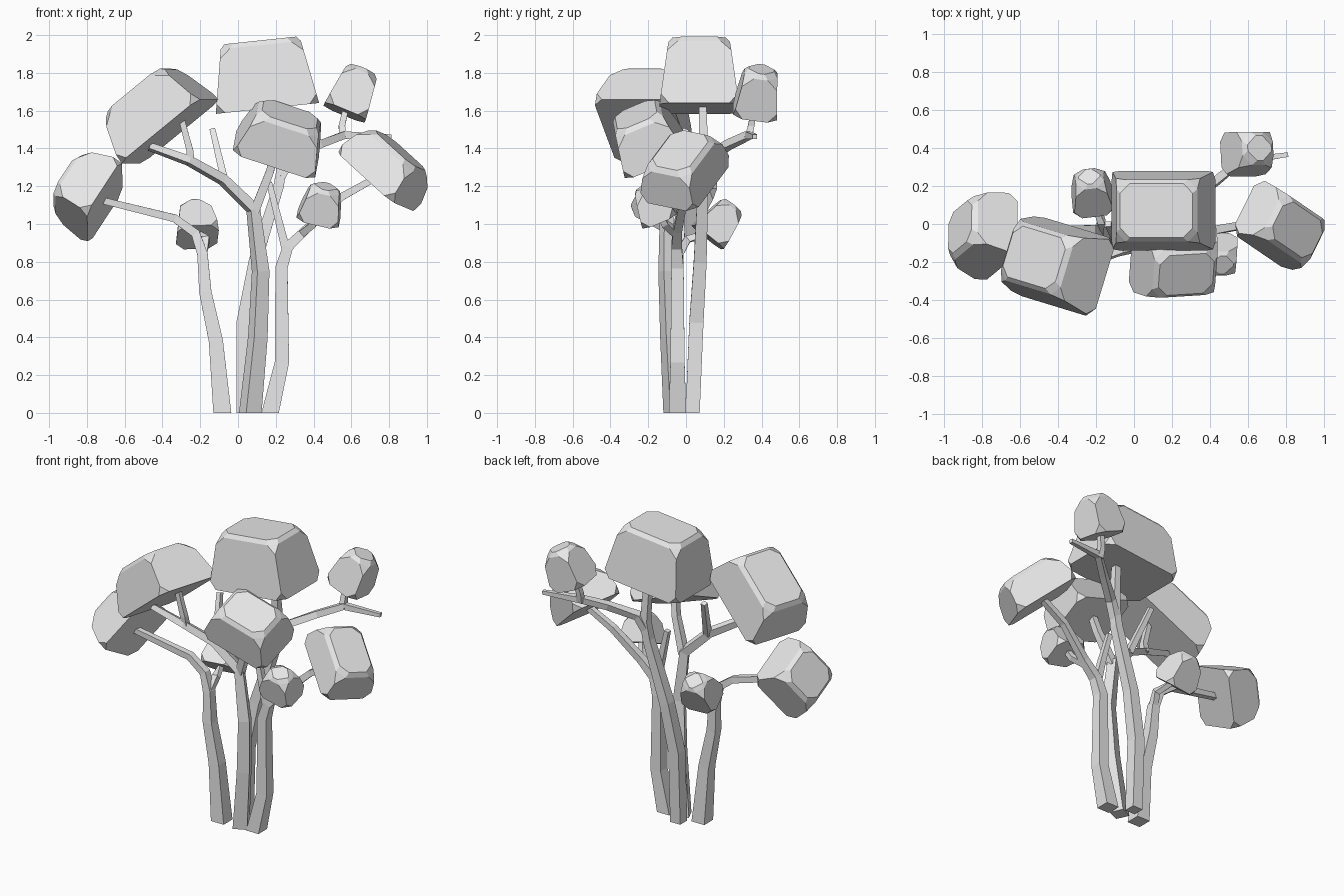
import bpy, bmesh, math
from mathutils import Vector

cube = bpy.data.objects.get("Cube")
if cube:
    bpy.data.objects.remove(cube, do_unlink=True)

GREY = (0.8, 0.8, 0.8, 1.0)
mat = bpy.data.materials.new("plain grey")
mat.use_nodes = True
mat.diffuse_color = GREY
mat.node_tree.nodes["Principled BSDF"].inputs["Base Color"].default_value = GREY


def finish(bm, name):
    """Turn a bmesh into a flat shaded grey object."""
    bmesh.ops.recalc_face_normals(bm, faces=bm.faces[:])
    mesh = bpy.data.meshes.new(name)
    bm.to_mesh(mesh)
    bm.free()
    mesh.materials.append(mat)
    obj = bpy.data.objects.new(name, mesh)
    bpy.context.collection.objects.link(obj)
    return obj


def foliage(name, base, top, along, width, depth, taper, cut, rim):
    """Tapered block with clipped corners and a chamfered rim round its top."""
    base, top = Vector(base), Vector(top)
    up = top - base
    height = up.length
    up.normalize()
    ax = Vector(along)
    ax = (ax - up * ax.dot(up)).normalized()
    ay = up.cross(ax)
    bm = bmesh.new()

    def corner(z, inset, clipped):
        shrink = 1 - (1 - taper) * z / height
        w = width / 2 * shrink - inset
        d = depth / 2 * shrink - inset
        pairs = [(w - cut, d), (w, d - cut)] if clipped else [(w, d)]
        for x, y in pairs:
            for sx in (-1, 1):
                for sy in (-1, 1):
                    bm.verts.new(base + ax * x * sx + ay * y * sy + up * z)

    corner(0, 0, True)
    corner(cut, 0, False)
    corner(height - rim - cut, 0, False)
    corner(height - rim, 0, True)
    corner(height, rim * 0.7, True)
    bmesh.ops.convex_hull(bm, input=bm.verts[:])
    bmesh.ops.dissolve_limit(bm, angle_limit=0.03, verts=bm.verts[:], edges=bm.edges[:])
    return finish(bm, name)


def limb(name, path, turn=45):
    """Four sided tube through points given as x, y, z, thickness."""
    pts = [Vector(p[:3]) for p in path]
    bm = bmesh.new()
    rings = []
    for i, (p, row) in enumerate(zip(pts, path)):
        before = (p - pts[i - 1]).normalized() if i else Vector()
        after = (pts[i + 1] - p).normalized() if i < len(pts) - 1 else Vector()
        tangent = (before + after).normalized()
        if p.z == 0:
            tangent = Vector((0, 0, 1))
        side = Vector((0, 1, 0)).cross(tangent).normalized()
        back = tangent.cross(side)
        ring = []
        for k in range(4):
            a = math.radians(turn + 90 * k)
            offset = side * math.cos(a) + back * math.sin(a)
            ring.append(bm.verts.new(p + offset * row[3] * math.sqrt(0.5)))
        rings.append(ring)
    for lower, upper in zip(rings, rings[1:]):
        for k in range(4):
            n = (k + 1) % 4
            bm.faces.new((lower[k], lower[n], upper[n], upper[k]))
    bm.faces.new(rings[0])
    bm.faces.new(rings[-1])
    return finish(bm, name)


# Large foliage blocks
foliage("crown_foliage", (.156, .07, 1.612), (.118, .07, 1.972), (1, 0, .1), .55, .42, .76, .05, .025)
foliage("upper_right_side_foliage", (-.36, -.225, 1.49), (-.525, -.175, 1.71), (.754, -.23, .616),
        .55, .43, .73, .05, .025)
foliage("front_foliage", (.2, -.17, 1.37), (.275, -.265, 1.58), (1, .05, -.3), .46, .36, .73, .05, .025)
foliage("outer_right_side_foliage", (-.705, -.075, 1.115), (-.915, -.015, 1.22), (.16, .13, .24),
        .37, .37, .76, .05, .025)
foliage("outer_left_side_foliage", (.73, 0, 1.225), (.86, -.03, 1.39), (.27, -.185, -.25),
        .45, .33, .78, .05, .025)

# Small foliage blocks
foliage("upper_left_side_foliage", (.565, .365, 1.59), (.66, .40, 1.82), (1, 0, -.4), .235, .235, .72, .05, .025)
foliage("small_back_foliage", (-.215, .115, .93), (-.235, .25, 1.10), (1, .1, 0), .22, .20, .65, .045, .02)
foliage("small_front_foliage", (.425, -.14, 1.03), (.465, -.215, 1.20), (1, 0, -.2), .23, .20, .65, .045, .02)

# Right side trunk and its branches
limb("right_side_trunk", [(-.083, -.055, 0, .095), (-.117, -.055, .38, .075), (-.173, -.05, .64, .065),
                          (-.188, -.04, .84, .055), (-.225, -.03, .95, .048), (-.335, -.03, 1.03, .042),
                          (-.72, -.075, 1.125, .035)])
limb("small_back_branch", [(-.188, -.04, .84, .045), (-.17, .01, .92, .038), (-.21, .13, .95, .03)])

# Middle trunk and its branches
limb("middle_trunk", [(.065, -.06, 0, .09), (.105, -.085, .4, .078), (.12, -.1, .75, .07),
                      (.08, -.1, 1.08, .058), (-.08, -.14, 1.235, .048), (-.26, -.21, 1.335, .042),
                      (-.47, -.24, 1.41, .034)], 70)
limb("upper_right_side_stem", [(-.25, -.2, 1.32, .042), (-.255, -.21, 1.39, .036), (-.3, -.215, 1.56, .03)])
limb("bare_stem", [(-.07, -.13, 1.225, .04), (-.135, 0, 1.5, .03)])
limb("front_foliage_branch", [(.085, -.1, 1.06, .05), (.17, -.14, 1.28, .042), (.2, -.17, 1.42, .038)])

# Left side trunk and its branches
limb("left_side_trunk", [(.17, -.045, 0, .092), (.233, -.045, .27, .075), (.23, -.045, .77, .065),
                         (.265, -.05, .88, .056), (.36, -.045, .97, .046), (.55, -.01, 1.145, .04),
                         (.74, 0, 1.25, .034)])
limb("small_front_branch", [(.34, -.05, .95, .04), (.40, -.11, 1.0, .036), (.435, -.15, 1.08, .03)])
limb("inner_bare_stem", [(.255, -.05, .86, .046), (.215, -.05, 1.02, .038), (.165, -.04, 1.22, .03)])

# Back trunk and its branches
limb("back_trunk", [(.03, .035, 0, .075), (.03, .055, .48, .075), (.09, .075, .8, .068),
                    (.215, .09, 1.2, .055), (.235, .095, 1.32, .05), (.215, .088, 1.64, .04)])
limb("upper_left_side_branch", [(.225, .09, 1.25, .052), (.28, .115, 1.35, .048), (.43, .225, 1.42, .043),
                                (.56, .33, 1.47, .04), (.81, .365, 1.462, .024)])
limb("upper_left_side_stem", [(.555, .33, 1.455, .04), (.55, .345, 1.52, .034), (.575, .365, 1.63, .03)])
